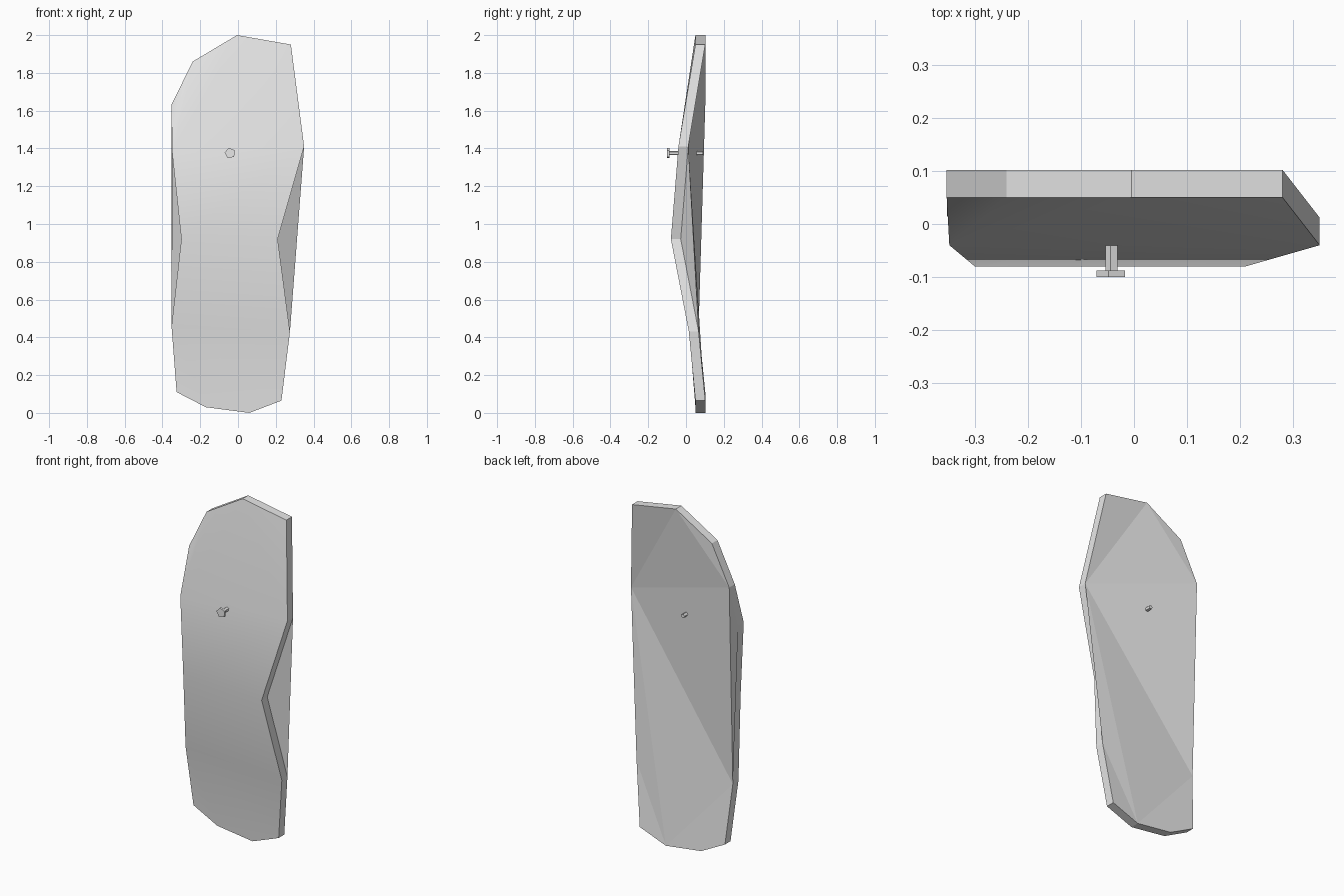
import bpy, bmesh
from mathutils import Matrix, Vector

cube = bpy.data.objects.get("Cube")
if cube:
    bpy.data.objects.remove(cube, do_unlink=True)

# Single plain material
grey = bpy.data.materials.new("light grey")
grey.use_nodes = True
GREY = (0.8, 0.8, 0.8, 1)
grey.diffuse_color = GREY
grey.node_tree.nodes["Principled BSDF"].inputs["Base Color"].default_value = GREY


def add_object(name, bm):
    bmesh.ops.recalc_face_normals(bm, faces=bm.faces)
    mesh = bpy.data.meshes.new(name)
    bm.to_mesh(mesh)
    bm.free()
    mesh.materials.append(grey)
    obj = bpy.data.objects.new(name, mesh)
    bpy.context.collection.objects.link(obj)
    return obj


# Bent panel: front outline, running clockwise from the top point
THICK = 0.052
outline = [
    (-0.005, 0.05, 2.0), (0.28, 0.05, 1.95), (0.35, -0.04, 1.41),
    (0.21, -0.08, 0.92), (0.275, 0.015, 0.43), (0.23, 0.05, 0.065),
    (0.06, 0.05, 0.0), (-0.17, 0.05, 0.03), (-0.325, 0.05, 0.11),
    (-0.352, 0.015, 0.46), (-0.30, -0.08, 0.92), (-0.348, -0.04, 1.37),
    (-0.353, 0.05, 1.63), (-0.24, 0.05, 1.86),
]
bm = bmesh.new()
front = [bm.verts.new(p) for p in outline]
back = [bm.verts.new(Vector(p) + Vector((0, THICK, 0))) for p in outline]

# Smooth bent front
for ids in ((0, 1, 2), (0, 2, 11), (0, 11, 13), (13, 11, 12),
            (2, 3, 10, 11), (3, 4, 9, 10), (4, 5, 6, 7, 8, 9)):
    bm.faces.new([front[i] for i in ids]).smooth = True

# Faceted back, which bridges straight across the waist
for ids in ((0, 1, 2), (0, 2, 12), (0, 12, 13), (2, 9, 12), (2, 6, 9),
            (2, 4, 6), (4, 5, 6), (6, 7, 8, 9),
            (2, 3, 4), (9, 10, 11), (9, 11, 12)):
    bm.faces.new([back[i] for i in ids])

# Rim
n = len(outline)
for i in range(n):
    j = (i + 1) % n
    bm.faces.new((front[i], front[j], back[j], back[i]))
add_object("bent_panel", bm)


# Peg pieces: five-sided prisms along y
def prism(name, radius, y0, y1):
    bm = bmesh.new()
    turn = Matrix.Rotation(1.5708, 4, 'X') @ Matrix.Rotation(0.2, 4, 'Z')
    place = Matrix.Translation((-0.042, (y0 + y1) / 2, 1.375))
    bmesh.ops.create_cone(bm, cap_ends=True, segments=5, radius1=radius,
                          radius2=radius, depth=y1 - y0, matrix=place @ turn)
    return add_object(name, bm)


prism("peg_shaft", 0.012, -0.089, 0.09)
prism("peg_head", 0.029, -0.1, -0.088)
